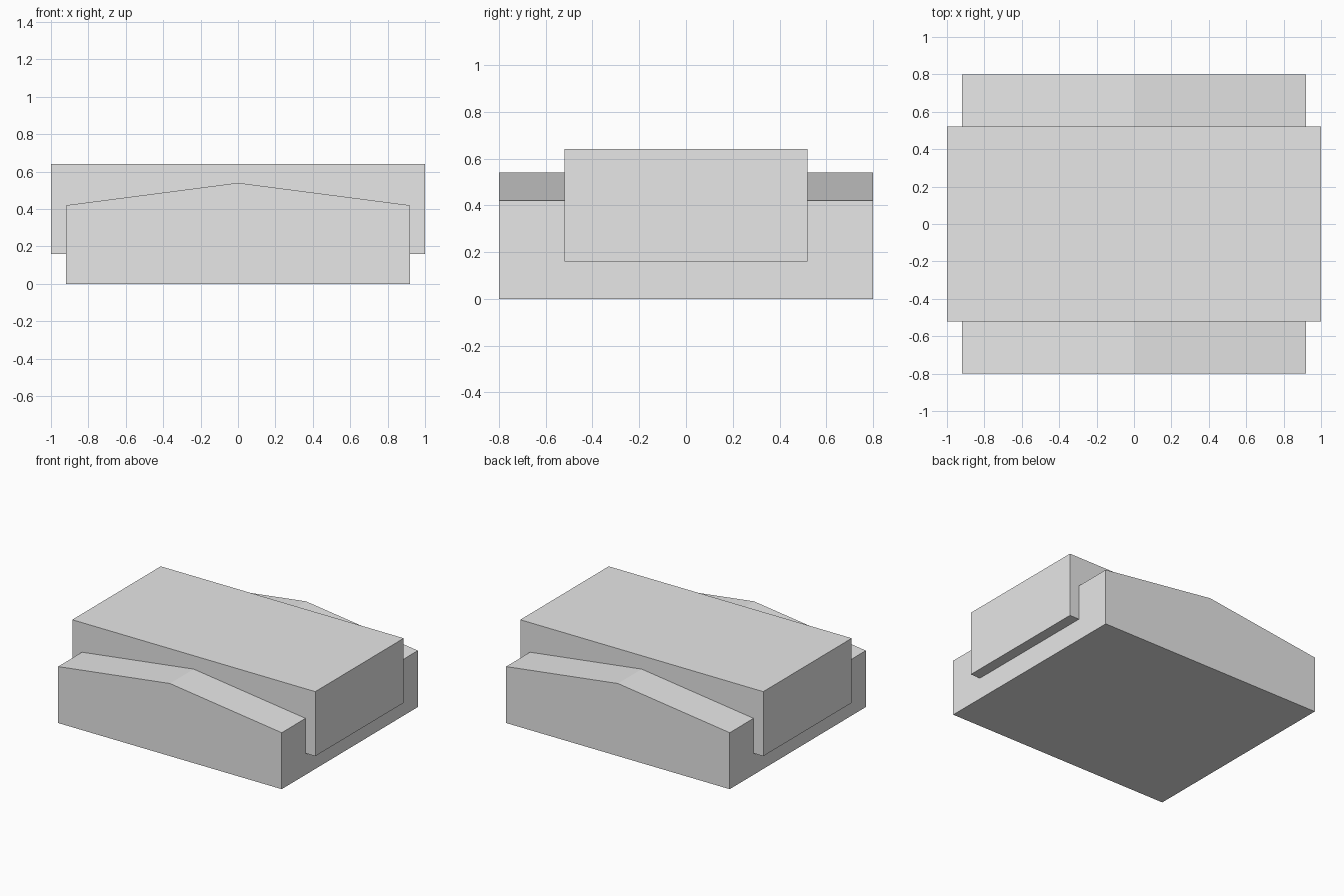
import bpy

cube = bpy.data.objects.get("Cube")
if cube:
    bpy.data.objects.remove(cube, do_unlink=True)

grey = bpy.data.materials.new("plain_grey")
grey.use_nodes = True
colour = (0.8, 0.8, 0.8, 1)
grey.diffuse_color = colour
grey.node_tree.nodes["Principled BSDF"].inputs["Base Color"].default_value = colour


def extrude_profile(name, profile, half_depth):
    """Sweep a counter-clockwise XZ profile along Y, centred on the origin."""
    n = len(profile)
    verts = [(x, y, z) for y in (-half_depth, half_depth) for x, z in profile]
    faces = [tuple(range(n)), tuple(reversed(range(n, 2 * n)))]
    for i in range(n):
        j = (i + 1) % n
        faces.append((j, i, i + n, j + n))
    mesh = bpy.data.meshes.new(name)
    mesh.from_pydata(verts, [], faces)
    mesh.materials.append(grey)
    obj = bpy.data.objects.new(name, mesh)
    bpy.context.collection.objects.link(obj)
    return obj


# Wide base with a shallow gabled top
extrude_profile("gabled_base",
                [(-0.92, 0), (0.92, 0), (0.92, 0.42), (0, 0.54), (-0.92, 0.42)], 0.8)

# Flat block running through the base and overhanging both ends
extrude_profile("central_block",
                [(-1, 0.16), (1, 0.16), (1, 0.64), (-1, 0.64)], 0.52)
